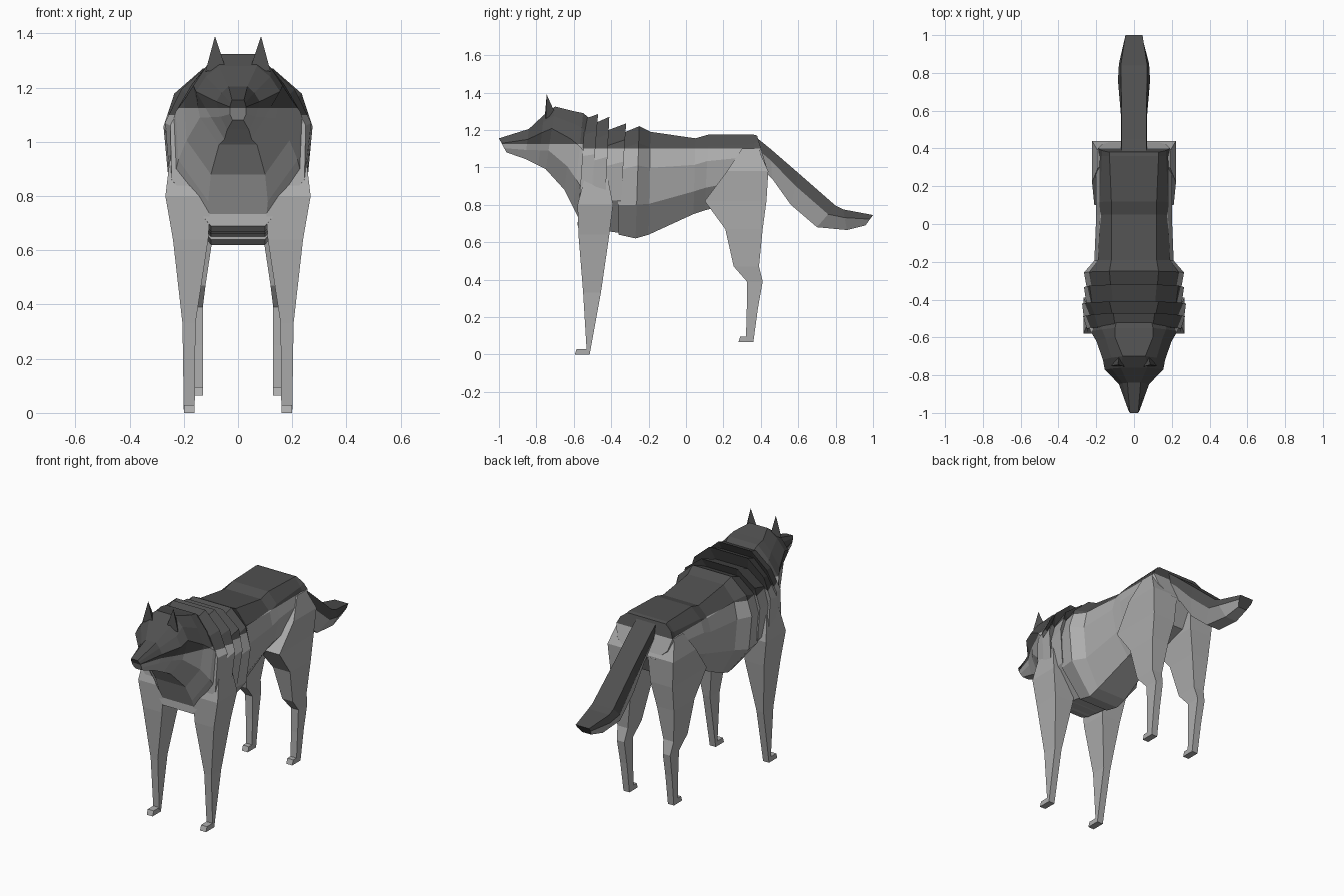
import bpy
import bmesh
from mathutils import Vector

default_cube = bpy.data.objects.get("Cube")
if default_cube:
    bpy.data.objects.remove(default_cube, do_unlink=True)


def make_material(name, value):
    material = bpy.data.materials.new(name)
    colour = (value, value, value, 1)
    material.diffuse_color = colour
    material.use_nodes = True
    material.node_tree.nodes["Principled BSDF"].inputs["Base Color"].default_value = colour
    return material


DARK, LIGHT = range(2)
MATERIALS = [make_material("dark grey fur", .08), make_material("light grey fur", .42)]


def finish(name, bm):
    """Clean up a mesh and link it as a flat shaded object."""
    bmesh.ops.remove_doubles(bm, verts=bm.verts, dist=.0005)
    bmesh.ops.recalc_face_normals(bm, faces=bm.faces)
    mesh = bpy.data.meshes.new(name)
    bm.to_mesh(mesh)
    bm.free()
    for material in MATERIALS:
        mesh.materials.append(material)
    obj = bpy.data.objects.new(name, mesh)
    bpy.context.collection.objects.link(obj)
    return obj


def bridge(bm, rings, caps=True):
    """Skin a list of equal point rings; returns (face, band) pairs."""
    loops = [[bm.verts.new(p) for p in ring] for ring in rings]
    count = len(loops[0])
    bands = []
    for a, b in zip(loops, loops[1:]):
        for i in range(count):
            j = (i + 1) % count
            bands.append((bm.faces.new((a[i], a[j], b[j], b[i])), i))
    if caps:
        bm.faces.new(loops[0])
        bm.faces.new(loops[-1])
    return bands


def symmetric_ring(section, fractions):
    """Ring in the plane from a top point to a bottom point, given half widths."""
    top_y, top_z, low_y, low_z, *widths = section
    top, low = Vector((0, top_y, top_z)), Vector((0, low_y, low_z))
    half = [top.lerp(low, t) + Vector((w, 0, 0)) for w, t in zip(widths, fractions)]
    return half + [Vector((-p.x, p.y, p.z)) for p in reversed(half)]


def split_fur(bm, height):
    """Cut at a height and colour the upper coat dark, the lower coat light."""
    geometry = bm.verts[:] + bm.edges[:] + bm.faces[:]
    bmesh.ops.bisect_plane(bm, geom=geometry, plane_co=(0, 0, height), plane_no=(0, 0, 1))
    for face in bm.faces:
        face.material_index = DARK if face.calc_center_median().z > height else LIGHT


def coat(name, sections, split):
    bm = bmesh.new()
    bridge(bm, [symmetric_ring(s, (0, .15, .35, .7, 1)) for s in sections])
    split_fur(bm, split)
    return finish(name, bm)


# Body, from rump to shoulders
coat("body", [
    (.38, 1.17, .44, .97, .13, .17, .19, .17, .1),
    (.36, 1.175, .36, .84, .13, .17, .2, .19, .11),
    (.12, 1.175, .1, .77, .12, .18, .2, .17, .08),
    (.05, 1.155, .04, .75, .12, .18, .2, .17, .08),
    (-.19, 1.19, -.2, .64, .12, .19, .21, .19, .1),
    (-.25, 1.22, -.27, .62, .13, .23, .265, .24, .1),
    (-.37, 1.17, -.36, .64, .12, .22, .245, .23, .1),
], 1.1)

# Mane, overlapping tufts whose tips point backwards
coat("mane", [
    (-.35, 1.17, -.35, .66, .1, .2, .24, .22, .1),
    (-.32, 1.235, -.36, .65, .12, .235, .265, .24, .1),
    (-.44, 1.19, -.43, .66, .11, .22, .25, .23, .1),
    (-.41, 1.27, -.44, .66, .13, .235, .275, .255, .1),
    (-.5, 1.23, -.5, .67, .11, .2, .265, .25, .1),
    (-.47, 1.285, -.52, .67, .11, .21, .27, .25, .1),
    (-.54, 1.26, -.58, .69, .1, .19, .25, .245, .1),
], 1.1)

# Neck, chest and head down to the nose
coat("neck_and_head", [
    (-.5, 1.25, -.55, .68, .09, .17, .25, .24, .1),
    (-.55, 1.29, -.6, .78, .1, .17, .23, .22, .11),
    (-.6, 1.3, -.65, .88, .1, .15, .2, .19, .1),
    (-.7, 1.325, -.75, .99, .06, .12, .165, .14, .07),
    (-.76, 1.28, -.79, 1.01, .07, .12, .155, .1, .05),
    (-.84, 1.205, -.86, 1.045, .035, .06, .08, .065, .04),
    (-1, 1.155, -.96, 1.08, .022, .026, .03, .03, .02),
], 1.125)

# Tail, dark along the top two bands and light below
bm = bmesh.new()
tail_rings = [symmetric_ring(s, (0, .4, 1)) for s in [
    (.37, 1.165, .42, .98, .065, .07, .04),
    (.45, 1.1, .46, .94, .065, .07, .04),
    (.6, .97, .56, .8, .065, .07, .04),
    (.8, .795, .7, .68, .07, .085, .045),
    (.84, .775, .86, .665, .07, .08, .04),
    (1, .745, .96, .69, .045, .045, .03),
]]
for face, band in bridge(bm, tail_rings):
    face.material_index = LIGHT if band in (1, 2, 3) else DARK
finish("tail", bm)


def leg_ring(front, back, z, inner, outer, side):
    corners = ((inner, front), (outer, front), (outer, back), (inner, back))
    return [(side * x, y, z) for x, y in corners]


def leg_pair(name, rows, toe_length):
    """Two mirrored legs, each with a little toe wedge at the bottom."""
    front, back, ground, inner, outer = rows[-1]
    toe = front - toe_length
    toe_rows = [(toe, back, ground, inner, outer),
                (toe + .01, front + .01, ground + .03, inner, outer)]
    for label, side in (("left", 1), ("right", -1)):
        for part, part_rows in (("leg", rows), ("paw", toe_rows)):
            bm = bmesh.new()
            bridge(bm, [leg_ring(*row, side) for row in part_rows])
            for face in bm.faces:
                face.material_index = LIGHT
            finish(f"{label}_{name}_{part}", bm)


# Legs: front edge, back edge, height, inner side, outer side
leg_pair("front", [
    (-.54, -.42, .95, .12, .25),
    (-.58, -.39, .8, .1, .268),
    (-.575, -.41, .64, .11, .24),
    (-.55, -.455, .33, .157, .205),
    (-.53, -.515, 0, .16, .2),
], .065)
leg_pair("hind", [
    (.3, .385, 1.1, .06, .19),
    (.22, .44, .98, .05, .222),
    (.1, .43, .82, .06, .21),
    (.21, .41, .67, .09, .205),
    (.255, .39, .47, .12, .19),
    (.325, .41, .39, .13, .18),
    (.325, .385, .25, .13, .175),
    (.32, .36, .065, .13, .17),
], .04)

# Ears, pointed three sided pyramids
for label, side in (("left", 1), ("right", -1)):
    bm = bmesh.new()
    base = [(.045, -.755, 1.27), (.12, -.75, 1.26), (.08, -.7, 1.29)]
    tip = (side * .085, -.745, 1.39)
    bridge(bm, [[(side * x, y, z) for x, y, z in base], [tip] * 3], caps=False)
    finish(label + "_ear", bm)
